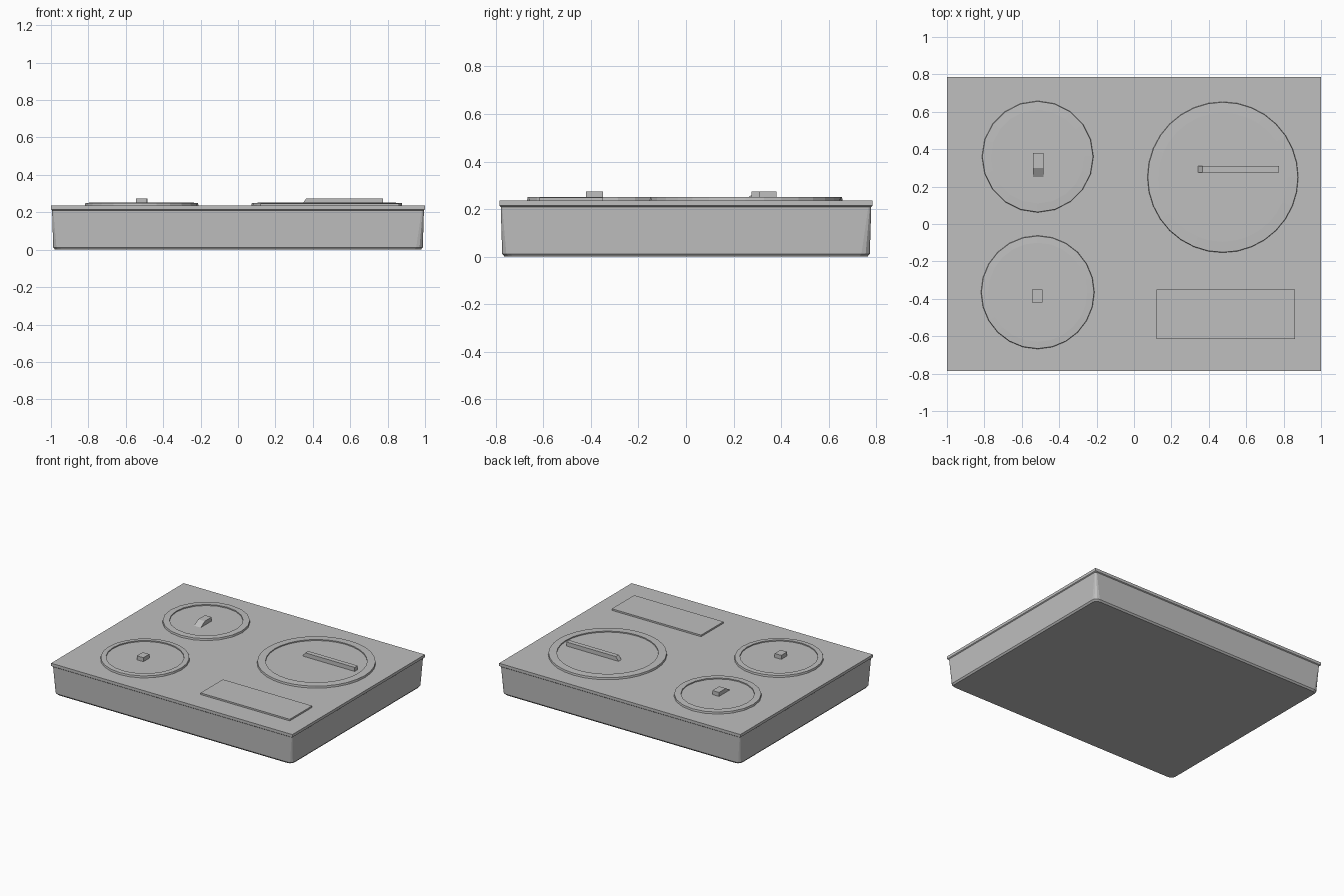
import bpy, bmesh
from math import cos, sin, pi

cube = bpy.data.objects.get("Cube")
if cube:
    bpy.data.objects.remove(cube, do_unlink=True)

# One grey finish for the whole model
grey = bpy.data.materials.new("warm grey")
grey.use_nodes = True
colour = (0.52, 0.52, 0.52, 1)
grey.diffuse_color = colour
grey.node_tree.nodes["Principled BSDF"].inputs["Base Color"].default_value = colour

TOP = 0.236


def loft(name, rings, closed=False):
    """Skin a stack of equal-length rings; cap the ends or join them."""
    bm = bmesh.new()
    loops = [[bm.verts.new(p) for p in ring] for ring in rings]
    n = len(loops[0])
    pairs = list(zip(loops, loops[1:]))
    if closed:
        pairs.append((loops[-1], loops[0]))
    else:
        bm.faces.new(loops[0])
        bm.faces.new(loops[-1])
    for a, b in pairs:
        for i in range(n):
            j = (i + 1) % n
            bm.faces.new((a[i], a[j], b[j], b[i]))
    bmesh.ops.recalc_face_normals(bm, faces=bm.faces)
    mesh = bpy.data.meshes.new(name)
    bm.to_mesh(mesh)
    bm.free()
    mesh.materials.append(grey)
    ob = bpy.data.objects.new(name, mesh)
    bpy.context.collection.objects.link(ob)
    return ob


def rounded_rect(inset, radius, z, steps=3):
    hx, hy = 1 - inset - radius, 0.785 - inset - radius
    corners = [(1, 1), (-1, 1), (-1, -1), (1, -1)]
    points = []
    for k, (sx, sy) in enumerate(corners):
        for s in range(steps + 1):
            a = (k + s / steps) * pi / 2
            points.append((sx * hx + radius * cos(a), sy * hy + radius * sin(a), z))
    return points


def circle(x, y, r, z, n):
    return [(x + r * cos(2 * pi * i / n), y + r * sin(2 * pi * i / n), z) for i in range(n)]


def block(name, x0, x1, y0, y1, z0, z1, slope_x=0, slope_y=0):
    """Box whose upper face is drawn in at its low x or low y end."""
    low = [(x0, y0, z0), (x1, y0, z0), (x1, y1, z0), (x0, y1, z0)]
    xa, ya = x0 + slope_x, y0 + slope_y
    high = [(xa, ya, z1), (x1, ya, z1), (x1, y1, z1), (xa, y1, z1)]
    return loft(name, [low, high])


# Tray body: rounded towards the base, with a thin square lip on top
loft("body", [rounded_rect(i, r, z) for i, r, z in (
    (0.022, 0.035, 0), (0.012, 0.035, 0.012), (0.006, 0.012, 0.21),
    (0, 0.001, 0.215), (0, 0.001, TOP))])

# Three hob rings with shallow recessed plates
for name, x, y, outer, inner, n in (
        ("back_right", -0.515, 0.36, 0.30, 0.25, 20),
        ("front_right", -0.515, -0.365, 0.305, 0.265, 24),
        ("left", 0.475, 0.25, 0.405, 0.345, 32)):
    loft(name + "_ring", [circle(x, y, r, z, n) for r, z in (
        (outer, TOP - 0.01), (outer - 0.004, 0.25),
        (inner, 0.252), (inner, TOP - 0.01))], closed=True)
    loft(name + "_plate", [circle(x, y, inner + 0.004, z, n) for z in (TOP - 0.01, 0.244)])

# Handles standing on the plates
block("back_right_knob", -0.54, -0.485, 0.245, 0.38, 0.24, 0.274, slope_y=0.055)
block("front_right_knob", -0.545, -0.49, -0.42, -0.35, 0.24, 0.274)
block("left_handle", 0.34, 0.775, 0.275, 0.31, 0.24, 0.274, slope_x=0.025)

# Control panel
block("control_panel", 0.12, 0.86, -0.615, -0.35, TOP - 0.01, 0.248)
